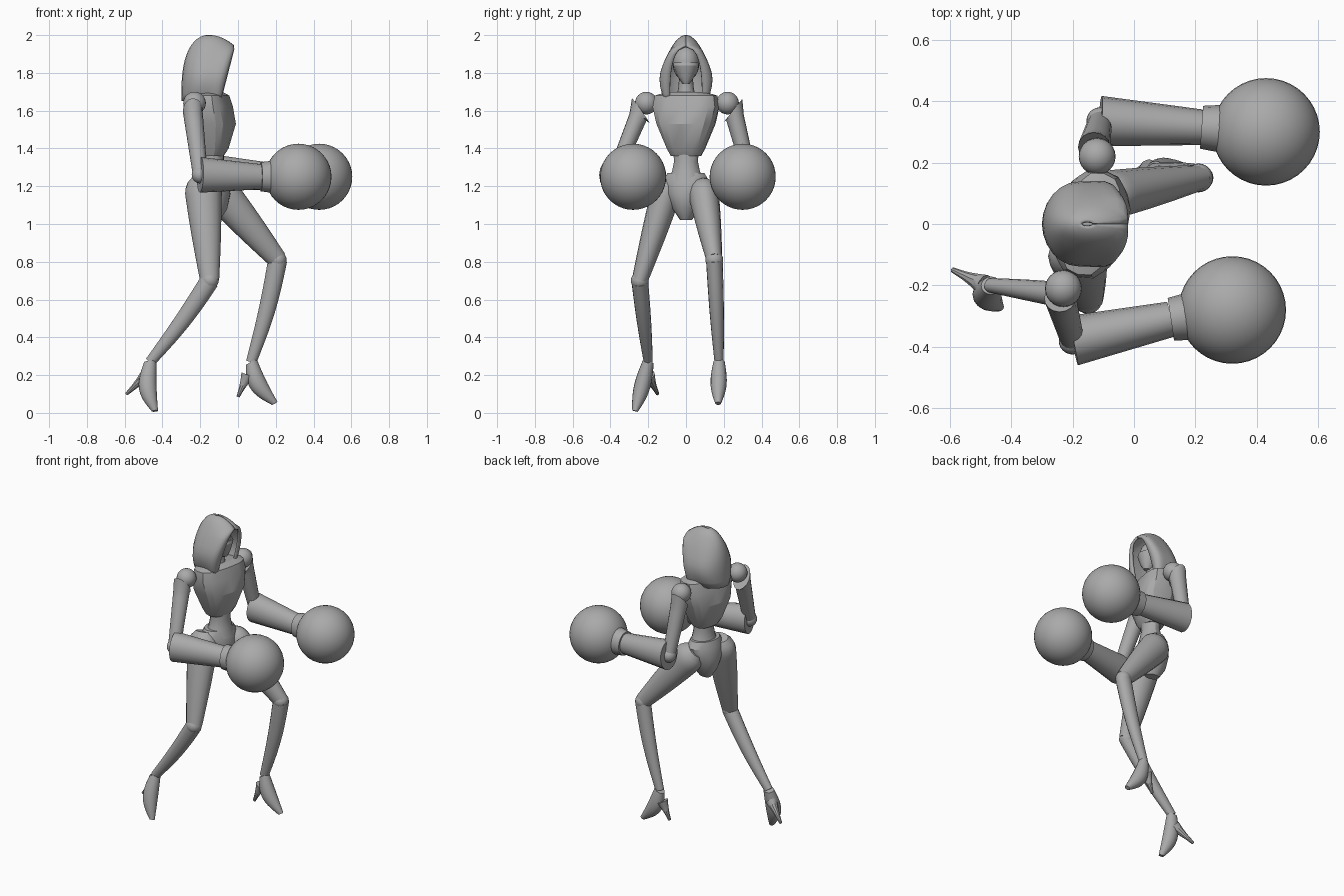
import bpy
import bmesh
from math import cos, sin, pi, radians, sqrt, copysign
from mathutils import Vector

if "Cube" in bpy.data.objects:
    bpy.data.objects.remove(bpy.data.objects["Cube"], do_unlink=True)

# Single flat colour
GREY = (0.4, 0.4, 0.4, 1)
grey = bpy.data.materials.new("plain grey")
grey.use_nodes = True
grey.diffuse_color = GREY
grey.node_tree.nodes["Principled BSDF"].inputs["Base Color"].default_value = GREY


def finish(name, bm, angle=35):
    """Turn a bmesh into a smooth-shaded object that keeps its creases."""
    bmesh.ops.recalc_face_normals(bm, faces=bm.faces)
    mesh = bpy.data.meshes.new(name)
    bm.to_mesh(mesh)
    bm.free()
    mesh.shade_smooth()
    mesh.set_sharp_from_angle(angle=radians(angle))
    mesh.materials.append(grey)
    obj = bpy.data.objects.new(name, mesh)
    bpy.context.collection.objects.link(obj)
    return obj


def loft(name, rings, solid=True, angle=35):
    """Skin a list of point rings; a solid loft is closed around and capped."""
    bm = bmesh.new()
    loops = [[bm.verts.new(point) for point in ring] for ring in rings]
    count = len(loops[0])
    for lower, upper in zip(loops, loops[1:]):
        for i in range(count if solid else count - 1):
            j = (i + 1) % count
            bm.faces.new((lower[i], lower[j], upper[j], upper[i]))
    if solid:
        bm.faces.new(loops[0])
        bm.faces.new(loops[-1])
    return finish(name, bm, angle)


def limb(name, start, end, first, last, depth=1.0, bulge=0.0,
         bow=Vector(), shear=0.0, rounded=False, steps=10, sides=16):
    """Tapered oval limb; bow bends it, shear slants its first ring."""
    along = (end - start).normalized()
    across = Vector((0, 1, 0))
    across = (across - along * across.dot(along)).normalized()
    normal = along.cross(across)
    rings = []
    for step in range(steps + 1):
        t = step / steps
        swell = sin(pi * t)
        radius = first + (last - first) * t + bulge * swell
        if rounded:
            radius *= sqrt(1 - max(0, 0.85 - t * 5) ** 2)
        centre = start.lerp(end, t) + bow * swell
        ring = []
        for k in range(sides):
            turn = 2 * pi * k / sides
            offset = (across * cos(turn) + normal * sin(turn) * depth) * radius
            if step == 0:
                offset.z += shear * offset.y
            ring.append(centre + offset)
        rings.append(ring)
    return loft(name, rings)


def stack(name, centre_x, rows, twist=radians(-14), power=1.0, sides=16):
    """Body block from (height, x radius, y radius) levels."""
    rings = []
    for z, depth, width in rows:
        ring = []
        for k in range(sides):
            c, s = cos(2 * pi * k / sides), sin(2 * pi * k / sides)
            x = depth * copysign(abs(c) ** power, c)
            y = width * copysign(abs(s) ** power, s)
            ring.append((centre_x + x * cos(twist) - y * sin(twist),
                         x * sin(twist) + y * cos(twist), z))
        rings.append(ring)
    return loft(name, rings, angle=25)


def ball(name, centre, radius, stretch=(1, 1, 1), segments=24):
    bm = bmesh.new()
    bmesh.ops.create_uvsphere(bm, u_segments=segments, v_segments=segments // 2, radius=radius)
    bmesh.ops.scale(bm, vec=stretch, verts=bm.verts)
    bmesh.ops.translate(bm, vec=centre, verts=bm.verts)
    return finish(name, bm)


# Torso
stack("chest", -0.14, [(1.36, 0.06, 0.08), (1.4, 0.085, 0.1), (1.53, 0.12, 0.155),
                       (1.62, 0.1, 0.18), (1.68, 0.08, 0.17), (1.7, 0.05, 0.1)], power=0.72)
stack("waist", -0.13, [(1.22, 0.08, 0.1), (1.28, 0.065, 0.075),
                       (1.33, 0.055, 0.065), (1.4, 0.055, 0.07)])
stack("pelvis", -0.14, [(1.02, 0.045, 0.03), (1.08, 0.085, 0.07), (1.16, 0.1, 0.11),
                        (1.23, 0.085, 0.125), (1.27, 0.07, 0.1)])

# Neck, head and pointed face mask
limb("neck", Vector((-0.15, 0, 1.64)), Vector((-0.14, 0, 1.82)), 0.06, 0.04, bulge=-0.01)
ball("head", (-0.145, 0, 1.85), 0.07, stretch=(1.2, 1, 1.35))
stack("face_mask", -0.11, [(1.745, 0.03, 0.02), (1.78, 0.045, 0.045), (1.84, 0.06, 0.068),
                           (1.855, 0.055, 0.066)], twist=0)

# Hood: horseshoe slices that close into a dome above the face
hood_rings = []
LEVELS, STEPS = 14, 24
for level in range(LEVELS + 1):
    h = 0.998 * sin(pi / 2 * level / LEVELS)
    back = -0.16 - 0.14 * sqrt(1 - h ** 3)
    front = min(0.09 * (h - 1), 0.33 * sqrt(1 - h) - 0.15)
    width = 0.18 * sqrt(1 - h) * (0.55 + 0.45 * sin(min(h * pi, pi / 2)))
    opening = 0.085 * sqrt(max(0, 1 - (h / 0.84) ** 3)) + 0.001
    ring = []
    for k in range(STEPS + 1):
        turn = 2 * pi * k / STEPS
        edge = opening * max(0, cos(turn)) ** 2
        x = (back + front) / 2 + (front - back) / 2 * cos(turn)
        y = width * sin(turn) + (edge if k < STEPS / 2 else -edge)
        ring.append((x, y, 1.65 + 0.35 * h))
    hood_rings.append(ring)
hood = loft("hood", hood_rings, solid=False, angle=50)
shell = hood.modifiers.new("thickness", "SOLIDIFY")
shell.thickness = 0.014
shell.offset = -1

# Joint positions of the stance
POSE = {
    "right": dict(outward=-1, shoulder=(-0.23, -0.21, 1.64), elbow=(-0.2, -0.38, 1.26),
                  wrist=(0.12, -0.31, 1.25), fist=(0.32, -0.28, 1.25),
                  hip=(-0.19, -0.08, 1.25), knee=(-0.15, -0.245, 0.7),
                  ankle=(-0.465, -0.2, 0.27), toe=(-0.44, -0.27, 0.01),
                  heel=(-0.59, -0.15, 0.1)),
    "left": dict(outward=1, shoulder=(-0.12, 0.22, 1.64), elbow=(-0.11, 0.335, 1.27),
                 wrist=(0.22, 0.315, 1.25), fist=(0.43, 0.3, 1.25),
                 hip=(-0.13, 0.085, 1.21), knee=(0.21, 0.15, 0.81),
                 ankle=(0.07, 0.175, 0.27), toe=(0.195, 0.17, 0.05),
                 heel=(0, 0.17, 0.085)),
}
for side, pose in POSE.items():
    outward = pose.pop("outward")
    at = {joint: Vector(point) for joint, point in pose.items()}
    shoulder, elbow, wrist, fist = at["shoulder"], at["elbow"], at["wrist"], at["fist"]
    hip, knee, ankle, toe = at["hip"], at["knee"], at["ankle"], at["toe"]

    # Arm: the top of the upper arm is cut to a point on the outside
    sleeve = shoulder + Vector((-0.01, outward * 0.03, -0.04))
    ball(side + "_shoulder_joint", shoulder, 0.06)
    limb(side + "_upper_arm", sleeve, elbow, 0.05, 0.037, depth=1.05, shear=outward)
    ball(side + "_elbow_joint", elbow, 0.045)
    limb(side + "_forearm", elbow, wrist, 0.082, 0.058, depth=1.15)
    limb(side + "_glove_cuff", wrist, wrist.lerp(fist, 0.4), 0.07, 0.08, depth=1.1)
    ball(side + "_round_glove", fist, 0.175, segments=40)

    # Leg
    limb(side + "_thigh", hip, knee, 0.085, 0.042, depth=1.2, bulge=0.004, rounded=True, steps=20)
    ball(side + "_knee_joint", knee, 0.047)
    limb(side + "_shin", knee, ankle, 0.044, 0.024, depth=1.15, bulge=0.004,
         bow=Vector((0.012, 0, 0)))

    # High-heeled shoe
    limb(side + "_shoe", ankle, toe, 0.03, 0.015, depth=1.1, bulge=0.02,
         bow=Vector((-0.025, 0, -0.01)))
    limb(side + "_shoe_heel", ankle + Vector((-0.02, 0, -0.07)), at["heel"], 0.036, 0.009,
         bulge=-0.004, sides=10)
